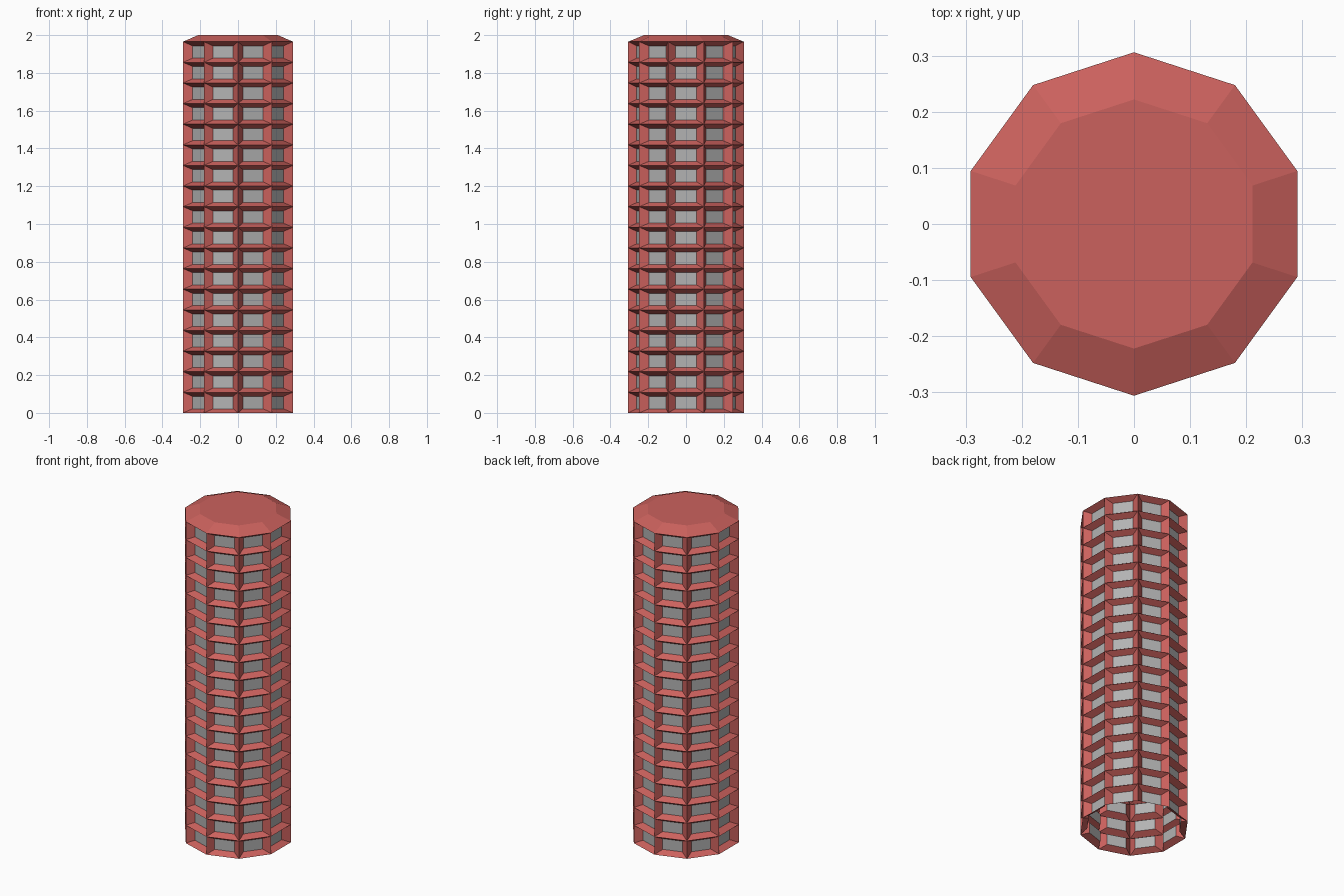
import bpy, bmesh, math
from mathutils import Vector

if "Cube" in bpy.data.objects:
    bpy.data.objects.remove(bpy.data.objects["Cube"])

SIDES, FLOORS = 10, 18
R, WALL_TOP, TOP = 0.306, 1.965, 2.0
SHRINK, DEPTH = 0.60, 0.035   # window size relative to its bay, recess depth

frame = bpy.data.materials.new("red_frame")
frame.diffuse_color = (0.60, 0.12, 0.11, 1)
frame.use_nodes = True
frame.node_tree.nodes["Principled BSDF"].inputs["Base Color"].default_value = frame.diffuse_color
glass = bpy.data.materials.new("grey_glass")
glass.diffuse_color = (0.45, 0.45, 0.45, 1)
glass.use_nodes = True
glass.node_tree.nodes["Principled BSDF"].inputs["Base Color"].default_value = glass.diffuse_color

bm = bmesh.new()


def ring(r, z):
    angles = [math.pi / 2 + 2 * math.pi * k / SIDES for k in range(SIDES)]
    return [bm.verts.new((r * math.cos(a), r * math.sin(a), z)) for a in angles]


def strip(lower, upper):
    n = len(lower)
    return [bm.faces.new((lower[k], lower[(k + 1) % n], upper[(k + 1) % n], upper[k]))
            for k in range(n)]


# Wall grid of flat bays, open at the bottom
rings = [ring(R, WALL_TOP * f / FLOORS) for f in range(FLOORS + 1)]
bays = [face for a, b in zip(rings, rings[1:]) for face in strip(a, b)]

# Each bay becomes a sloping frame around a recessed window
for bay in bays:
    corners = list(bay.verts)
    centre = bay.calc_center_median()
    inward = Vector((-centre.x, -centre.y, 0)).normalized() * DEPTH
    inner = [bm.verts.new(centre + (v.co - centre) * SHRINK + inward) for v in corners]
    bm.faces.remove(bay)
    strip(corners, inner)
    bm.faces.new(inner).material_index = 1

# Bevelled roof
roof = ring(0.222, TOP)
strip(rings[-1], roof)
bm.faces.new(roof)

mesh = bpy.data.meshes.new("tower")
bm.to_mesh(mesh)
bm.free()
mesh.materials.append(frame)
mesh.materials.append(glass)
bpy.context.collection.objects.link(bpy.data.objects.new("tower", mesh))
